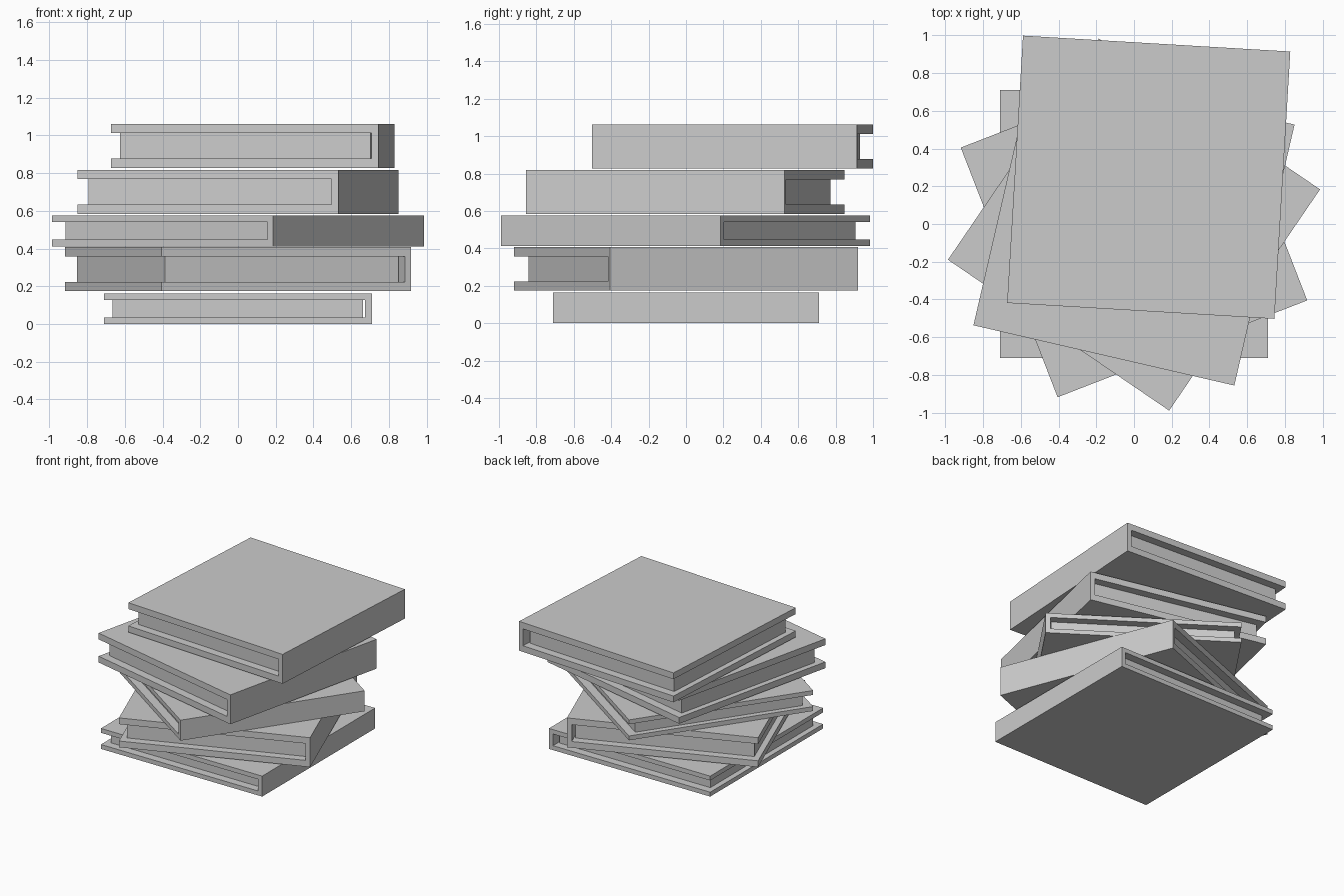
import bpy, bmesh
from math import radians

if "Cube" in bpy.data.objects:
    bpy.data.objects.remove(bpy.data.objects["Cube"])

HALF = 0.71       # half the cover's side
SPINE = 0.036     # spine thickness
FORE = 0.044      # page inset at the open (-x) edge
ENDS = 0.065      # page inset at front and back
GAP = 0.011       # gap between pages and spine


def extrude_profile(name, profile, y0, y1):
    """Sweep an x-z outline along y into a closed solid."""
    bm = bmesh.new()
    face = bm.faces.new([bm.verts.new((x, y0, z)) for x, z in profile])
    ext = bmesh.ops.extrude_face_region(bm, geom=[face])["geom"]
    moved = [g for g in ext if isinstance(g, bmesh.types.BMVert)]
    bmesh.ops.translate(bm, verts=moved, vec=(0, y1 - y0, 0))
    bmesh.ops.recalc_face_normals(bm, faces=bm.faces)
    mesh = bpy.data.meshes.new(name)
    bm.to_mesh(mesh)
    bm.free()
    ob = bpy.data.objects.new(name, mesh)
    bpy.context.collection.objects.link(ob)
    return ob


def book(i, x, y, z, height, board, angle):
    s, b, t = HALF - SPINE, board, height - board
    # C-shaped cover: two boards joined by the spine on +x
    cover = extrude_profile(f"book_{i}_cover", [
        (-HALF, 0), (HALF, 0), (HALF, height), (-HALF, height),
        (-HALF, t), (s, t), (s, b), (-HALF, b)], -HALF, HALF)
    # Page block set back inside the cover
    l, r = -HALF + FORE, s - GAP
    pages = extrude_profile(f"book_{i}_pages", [(l, b), (r, b), (r, t), (l, t)],
                            -HALF + ENDS, HALF - ENDS)
    for ob in (cover, pages):
        ob.location = (x, y, z)
        ob.rotation_euler.z = radians(angle)


THIN, THICK = (0.163, 0.035), (0.234, 0.050)   # height, board thickness

# Stack from bottom to top: x, y, z, size, turn
stack = [
    (0, 0, 0, THIN, 0),
    (0, 0, 0.174, THICK, 21.2),
    (0, -0.003, 0.412, THIN, -34.3),
    (0, -0.005, 0.584, THICK, -13),
    (0.078, 0.248, 0.828, THICK, -3.4),
]
for i, (x, y, z, (h, b), a) in enumerate(stack, 1):
    book(i, x, y, z, h, b, a)
